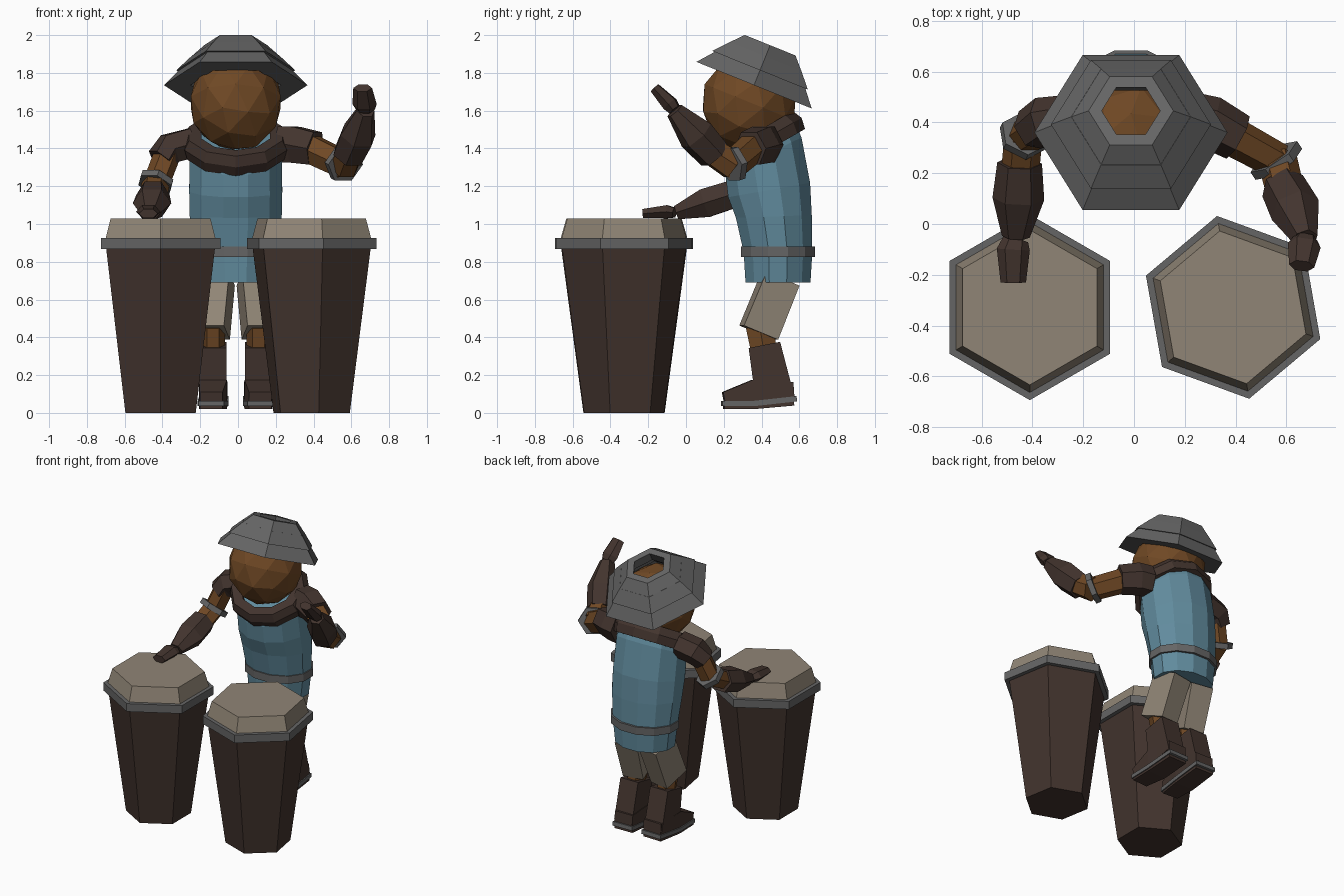
import bpy, bmesh
from math import sin, cos, pi, radians
from mathutils import Vector, Matrix


def material(name, rgb):
    m = bpy.data.materials.new(name)
    m.diffuse_color = (*rgb, 1)
    return m


SKIN = material("skin", (0.16, 0.065, 0.018))
LEATHER = material("leather", (0.055, 0.034, 0.027))
CLOTH = material("blue_cloth", (0.12, 0.26, 0.34))
BEIGE = material("beige", (0.28, 0.235, 0.18))
GREY = material("dark_grey", (0.13, 0.13, 0.13))


def finish(name, bm, mat):
    bmesh.ops.recalc_face_normals(bm, faces=bm.faces)
    me = bpy.data.meshes.new(name)
    bm.to_mesh(me)
    bm.free()
    me.materials.append(mat)
    ob = bpy.data.objects.new(name, me)
    bpy.context.collection.objects.link(ob)
    return ob


def ring(c, rx, ry, n, rot=Matrix.Identity(3), phase=0.0):
    return [Vector(c) + rot @ Vector((rx * cos(phase + 2 * pi * i / n),
                                      ry * sin(phase + 2 * pi * i / n), 0))
            for i in range(n)]


def loft(name, mat, rings, closed=False):
    """Skin a list of rings; closed joins the last to the first, else ends are capped."""
    bm = bmesh.new()
    vs = [[bm.verts.new(p) for p in r] for r in rings]
    n = len(vs[0])
    pairs = list(zip(vs, vs[1:])) + ([(vs[-1], vs[0])] if closed else [])
    for a, b in pairs:
        for i in range(n):
            j = (i + 1) % n
            bm.faces.new((a[i], a[j], b[j], b[i]))
    if not closed:
        bm.faces.new(vs[0])
        bm.faces.new(vs[-1])
    return finish(name, bm, mat)


def limb(name, mat, secs, n=6, phase=0.0):
    """Faceted limb through sections (point, rx, ry)."""
    pts = [Vector(s[0]) for s in secs]
    rings = []
    for i, (p, rx, ry) in enumerate(secs):
        d = pts[min(i + 1, len(pts) - 1)] - pts[max(i - 1, 0)]
        rot = d.to_track_quat('Z', 'Y').to_matrix()
        rings.append(ring(p, rx, ry, n, rot, phase))
    return loft(name, mat, rings)


def tilt(deg):
    return Matrix.Rotation(radians(deg), 3, 'X')


# Drums: tapered shell, hoop and skin
for side, cx, ph in (("left", -0.41, 90), ("right", 0.39, 100)):
    def hexes(*rz):
        return [ring((cx, -0.328, z), r, r, 6, phase=radians(ph)) for r, z in rz]
    loft(side + "_drum_shell", LEATHER, hexes((0.215, 0), (0.335, 0.89)))
    loft(side + "_drum_hoop", GREY, hexes((0.365, 0.867), (0.365, 0.925), (0.3, 0.925), (0.3, 0.867)), True)
    loft(side + "_drum_skin", BEIGE, hexes((0.338, 0.9), (0.335, 0.925), (0.305, 1.03)))

CX = -0.012
# Torso: sections (y, z, rx, ry, tilt)
body = [(0.487, 0.69, 0.215, 0.178, 0), (0.487, 0.85, 0.235, 0.188, 0),
        (0.465, 1.04, 0.252, 0.208, 2), (0.44, 1.18, 0.255, 0.228, 10),
        (0.41, 1.36, 0.253, 0.232, 26), (0.39, 1.46, 0.23, 0.21, 33)]
loft("tunic", CLOTH, [ring((CX, y, z), rx, ry, 12, tilt(t), pi / 12) for y, z, rx, ry, t in body])
loft("belt", GREY, [ring((CX, 0.487, z), 0.245 - d, 0.203 - d, 12, phase=pi / 12)
                    for z, d in ((0.825, 0), (0.88, 0), (0.88, 0.04), (0.825, 0.04))], True)

# Collar: tilted ring
ct = tilt(30)
loft("collar", LEATHER, [ring(Vector((CX, 0.40, 1.405)) + ct @ Vector((0, 0, h)), r, r * 0.92, 10, ct, pi / 10)
                         for r, h in ((0.27, -0.03), (0.285, 0.03), (0.26, 0.085), (0.19, 0.085), (0.19, -0.03))], True)

# Head: low-poly ball leaning with the hat
bm = bmesh.new()
bmesh.ops.create_icosphere(bm, subdivisions=2, radius=1)
bmesh.ops.transform(bm, verts=bm.verts, matrix=Matrix.Translation((CX, 0.335, 1.645))
                    @ tilt(-22).to_4x4() @ Matrix.Diagonal((0.25, 0.255, 0.265, 1)))
finish("head", bm, SKIN)

# Hat: three stacked hexagonal hoops (bottom radius, top radius, low, high, hole)
ht = tilt(-22)
for i, (r0, r1, h0, h1, hole) in enumerate(((0.38, 0.285, 0, 0.10, 0.22),
                                            (0.315, 0.235, 0.085, 0.165, 0.17),
                                            (0.25, 0.167, 0.15, 0.228, 0.115))):
    loft(f"hat_tier_{i + 1}", GREY,
         [ring(Vector((CX, 0.36, 1.735)) + ht @ Vector((0, 0, h)), r, r, 6, ht)
          for r, h in ((r0, h0), (r1, h1), (hole, h1), (hole + 0.02, h0))], True)

# Legs: shorts, knee, boot and sole on each side
for side, s in (("left", -1), ("right", 1)):
    def P(x, y, z):
        return (CX + s * x, y, z)
    q = pi / 4
    limb(side + "_shorts", BEIGE, [(P(0.10, 0.50, 0.71), 0.115, 0.135), (P(0.12, 0.385, 0.425), 0.105, 0.14)], 4, q)
    limb(side + "_shin", SKIN, [(P(0.12, 0.39, 0.46), 0.065, 0.085), (P(0.12, 0.42, 0.28), 0.06, 0.075)])
    limb(side + "_boot_shaft", LEATHER, [(P(0.12, 0.415, 0.36), 0.1, 0.12), (P(0.12, 0.47, 0.08), 0.1, 0.145)], 4, q)
    limb(side + "_boot_foot", LEATHER, [(P(0.115, 0.57, 0.12), 0.1, 0.06), (P(0.12, 0.36, 0.105), 0.105, 0.1),
                                        (P(0.13, 0.20, 0.075), 0.085, 0.05)], 4, q)
    limb(side + "_boot_sole", GREY, [(P(0.115, 0.585, 0.075), 0.11, 0.02), (P(0.12, 0.36, 0.05), 0.115, 0.02),
                                     (P(0.13, 0.19, 0.05), 0.095, 0.02)], 4, q)
    limb(side + "_boot_tread", LEATHER, [(P(0.115, 0.57, 0.06), 0.1, 0.03), (P(0.12, 0.36, 0.04), 0.105, 0.028),
                                         (P(0.13, 0.20, 0.035), 0.085, 0.02)], 4, q)

# Left arm: reaching down to its drum
limb("left_sleeve", LEATHER, [((-0.24, 0.42, 1.43), 0.09, 0.09), ((-0.36, 0.40, 1.40), 0.10, 0.09),
                              ((-0.41, 0.37, 1.34), 0.085, 0.075)])
limb("left_upper_arm", SKIN, [((-0.37, 0.38, 1.38), 0.075, 0.07), ((-0.435, 0.34, 1.21), 0.07, 0.07)])
limb("left_elbow_band", GREY, [((-0.43, 0.355, 1.235), 0.098, 0.098), ((-0.44, 0.335, 1.205), 0.098, 0.098)])
limb("left_forearm", SKIN, [((-0.435, 0.35, 1.22), 0.075, 0.07), ((-0.45, 0.18, 1.13), 0.075, 0.065)])
limb("left_glove", LEATHER, [((-0.45, 0.24, 1.155), 0.088, 0.085), ((-0.455, 0.10, 1.11), 0.102, 0.088),
                             ((-0.465, -0.05, 1.06), 0.055, 0.042)])
limb("left_hand", LEATHER, [((-0.465, -0.06, 1.06), 0.05, 0.03), ((-0.475, -0.10, 1.065), 0.065, 0.04),
                            ((-0.475, -0.23, 1.055), 0.05, 0.028)])

# Right arm: raised to strike
limb("right_sleeve", LEATHER, [((0.22, 0.42, 1.42), 0.1, 0.11), ((0.30, 0.40, 1.42), 0.105, 0.11),
                               ((0.41, 0.34, 1.40), 0.095, 0.1)])
limb("right_upper_arm", SKIN, [((0.36, 0.36, 1.41), 0.078, 0.085), ((0.57, 0.245, 1.31), 0.072, 0.08)])
limb("right_elbow_band", GREY, [((0.55, 0.265, 1.325), 0.11, 0.1), ((0.57, 0.235, 1.315), 0.11, 0.1)])
limb("right_forearm", SKIN, [((0.565, 0.25, 1.31), 0.078, 0.085), ((0.60, 0.11, 1.40), 0.075, 0.075)])
limb("right_glove", LEATHER, [((0.585, 0.15, 1.365), 0.09, 0.09), ((0.635, 0.055, 1.47), 0.1, 0.1),
                              ((0.675, -0.06, 1.60), 0.05, 0.05)])
limb("right_hand", LEATHER, [((0.675, -0.06, 1.605), 0.05, 0.035), ((0.67, -0.085, 1.635), 0.065, 0.045),
                             ((0.66, -0.165, 1.72), 0.05, 0.03)])
